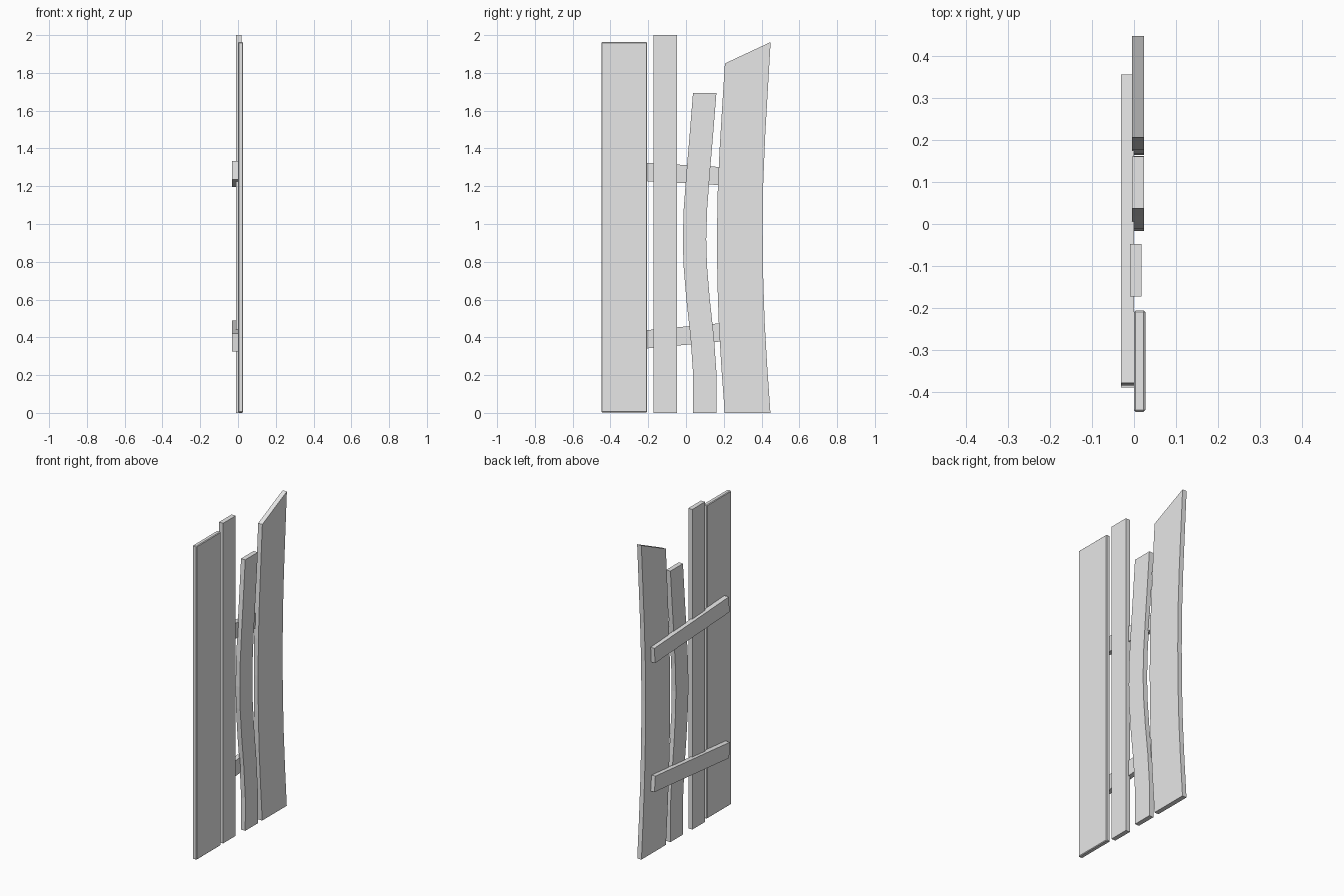
import bpy
import bmesh

cube = bpy.data.objects.get("Cube")
if cube:
    bpy.data.objects.remove(cube, do_unlink=True)

wood = bpy.data.materials.new("plain_grey")
wood.use_nodes = True
colour = (0.8, 0.8, 0.8, 1)
wood.diffuse_color = colour
wood.node_tree.nodes["Principled BSDF"].inputs["Base Color"].default_value = colour


def board(name, x_back, x_front, rungs, bevel=0):
    """Board outlined by (left point, right point) pairs in y, z and given thickness in x."""
    bm = bmesh.new()
    rings = []
    for (ya, za), (yb, zb) in rungs:
        corners = ((x_back, ya, za), (x_front, ya, za), (x_front, yb, zb), (x_back, yb, zb))
        rings.append([bm.verts.new(c) for c in corners])
    for low, high in zip(rings, rings[1:]):
        for i in range(4):
            j = (i + 1) % 4
            bm.faces.new((low[i], low[j], high[j], high[i]))
    bm.faces.new(rings[0])
    bm.faces.new(rings[-1])
    bmesh.ops.recalc_face_normals(bm, faces=bm.faces)
    mesh = bpy.data.meshes.new(name)
    bm.to_mesh(mesh)
    bm.free()
    mesh.materials.append(wood)
    obj = bpy.data.objects.new(name, mesh)
    bpy.context.collection.objects.link(obj)
    if bevel:
        mod = obj.modifiers.new("worn_edges", "BEVEL")
        mod.width = bevel
        mod.segments = 1
    return obj


def straight(y0, y1, z0, z1):
    return [((y0, z0), (y1, z0)), ((y0, z1), (y1, z1))]


# Straight planks
board("wide_straight_plank", 0.0, 0.027, straight(-0.448, -0.206, 0.003, 1.963), 0.004)
board("narrow_straight_plank", -0.01, 0.018, straight(-0.173, -0.048, 0, 2))

# Narrow bowed plank
edge = [(0.037, 0), (0.038, 0.2), (0.024, 0.4), (0.002, 0.6), (-0.013, 0.78),
        (-0.017, 0.92), (-0.012, 1.08), (0.003, 1.28), (0.02, 1.48), (0.037, 1.693)]
board("narrow_bowed_plank", -0.005, 0.024, [((y, z), (y + 0.124, z)) for y, z in edge])

# Wide bowed plank with a slanted top
bow = [(0.205, 0), (0.188, 0.23), (0.174, 0.46), (0.166, 0.7), (0.164, 0.92),
       (0.167, 1.15), (0.177, 1.38), (0.191, 1.61), (0.206, 1.85)]
board("wide_bowed_plank", -0.005, 0.024,
      [((y, z), (y + 0.242, z * 1.963 / 1.85)) for y, z in bow])

# Tilted cross rails behind the planks
board("upper_rail", -0.031, 0.0, [((-0.385, 1.236), (-0.379, 1.333)),
                                  ((0.350, 1.197), (0.356, 1.292))])
board("lower_rail", -0.031, 0.0, [((-0.381, 0.325), (-0.390, 0.421)),
                                  ((0.356, 0.394), (0.347, 0.490))])
